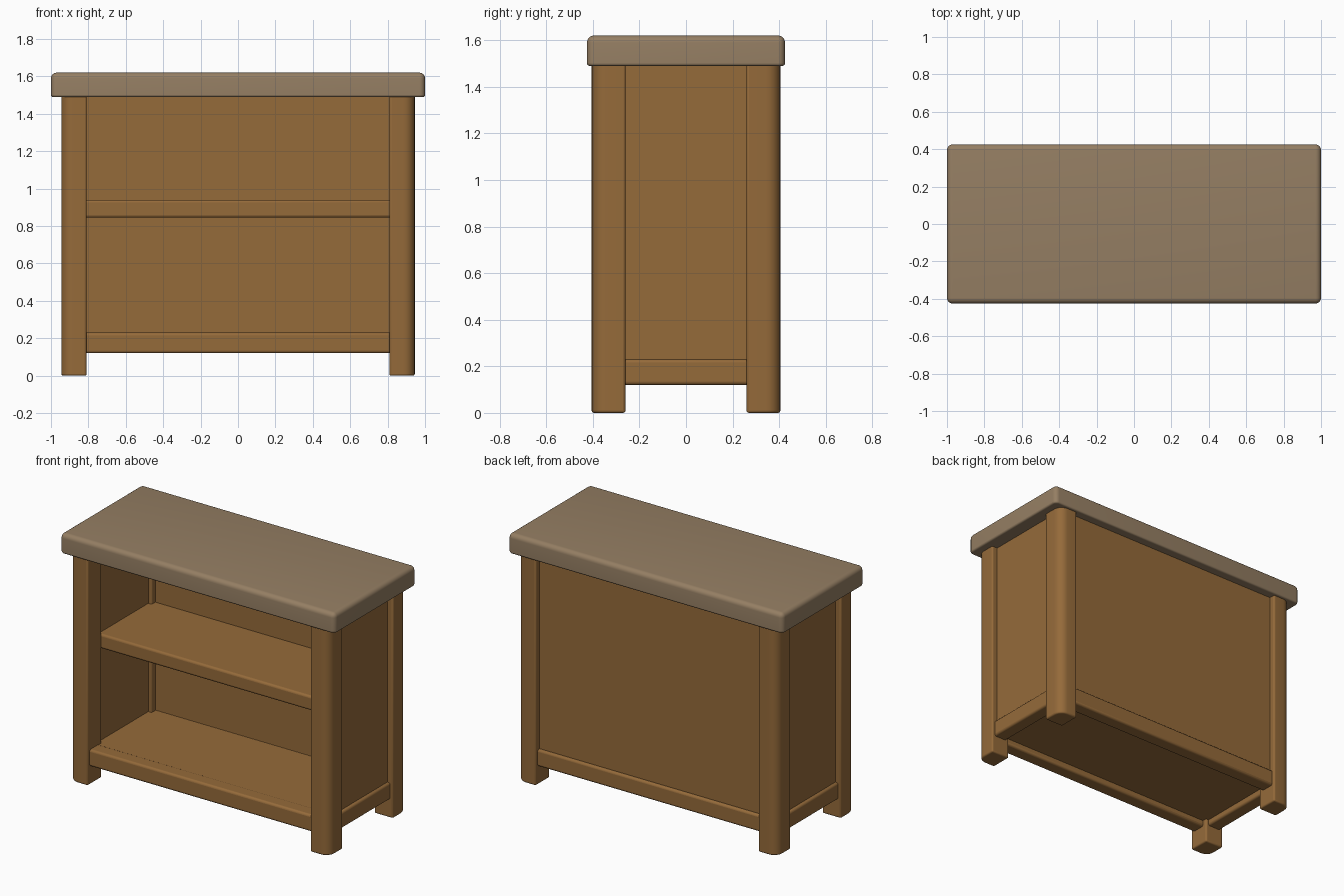
import bpy, bmesh

if "Cube" in bpy.data.objects:
    bpy.data.objects.remove(bpy.data.objects["Cube"])


def material(name, rgb):
    m = bpy.data.materials.new(name)
    m.diffuse_color = (*rgb, 1)
    m.use_nodes = True
    m.node_tree.nodes["Principled BSDF"].inputs["Base Color"].default_value = m.diffuse_color
    return m


WOOD = material("wood", (0.30, 0.145, 0.042))
TOP = material("worktop", (0.30, 0.21, 0.125))


def box(name, lo, hi, mat=WOOD, bevel=0.012, round_edges=None, radius=0.0):
    """Box between two corners; round_edges(a, b) picks edges given a big radius."""
    bm = bmesh.new()
    bmesh.ops.create_cube(bm, size=1)
    for v in bm.verts:
        v.co = [l + (c + 0.5) * (h - l) for l, h, c in zip(lo, hi, v.co)]
    if round_edges:
        picked = [e for e in bm.edges if round_edges(e.verts[0].co, e.verts[1].co)]
        bmesh.ops.bevel(bm, geom=picked, offset=radius, segments=6,
                        profile=0.5, affect='EDGES', clamp_overlap=True)
    mesh = bpy.data.meshes.new(name)
    bm.to_mesh(mesh)
    bm.free()
    ob = bpy.data.objects.new(name, mesh)
    bpy.context.collection.objects.link(ob)
    mesh.materials.append(mat)
    bpy.ops.object.select_all(action='DESELECT')
    ob.select_set(True)
    bpy.context.view_layer.objects.active = ob
    bpy.ops.object.shade_smooth_by_angle(angle=0.6)
    if bevel:
        mod = ob.modifiers.new("soft edges", 'BEVEL')
        mod.width = bevel
        mod.segments = 3
        mod.limit_method = 'ANGLE'
        mod.angle_limit = 1.0
    return ob


# Thick worktop with rounded upper and corner edges
box("worktop", (-1, -0.425, 1.49), (1, 0.425, 1.62), TOP, 0.01,
    lambda a, b: max(a.z, b.z) > 1.6, 0.03)

# Four corner legs, outer corner rounded
for sx, side in ((-1, "left"), (1, "right")):
    for sy, end in ((-1, "front"), (1, "back")):
        xs = sorted((sx * 0.81, sx * 0.945))
        ys = sorted((sy * 0.26, sy * 0.405))
        box(f"{end}_{side}_leg", (xs[0], ys[0], 0), (xs[1], ys[1], 1.5), bevel=0.01,
            round_edges=lambda a, b: all(abs(p.x) > 0.94 and abs(p.y) > 0.4 for p in (a, b)),
            radius=0.06)

# Bottom rails between the legs
for s, end in ((-1, "front"), (1, "back")):
    ys = sorted((s * 0.29, s * 0.385))
    box(f"{end}_rail", (-0.85, ys[0], 0.12), (0.85, ys[1], 0.23), bevel=0.014)
for s, side in ((-1, "left"), (1, "right")):
    xs = sorted((s * 0.83, s * 0.925))
    box(f"{side}_rail", (xs[0], -0.30, 0.12), (xs[1], 0.30, 0.23), bevel=0.014)

# Side and back panels
for s, side in ((-1, "left"), (1, "right")):
    xs = sorted((s * 0.835, s * 0.905))
    box(f"{side}_panel", (xs[0], -0.28, 0.2), (xs[1], 0.28, 1.5), bevel=0)
box("back_panel", (-0.84, 0.30, 0.2), (0.84, 0.365, 1.5), bevel=0)

# Cabinet floor and middle shelf
box("floor", (-0.85, -0.31, 0.16), (0.85, 0.31, 0.228), bevel=0)
box("middle_shelf", (-0.85, -0.26, 0.845), (0.85, 0.31, 0.94), bevel=0.014)
